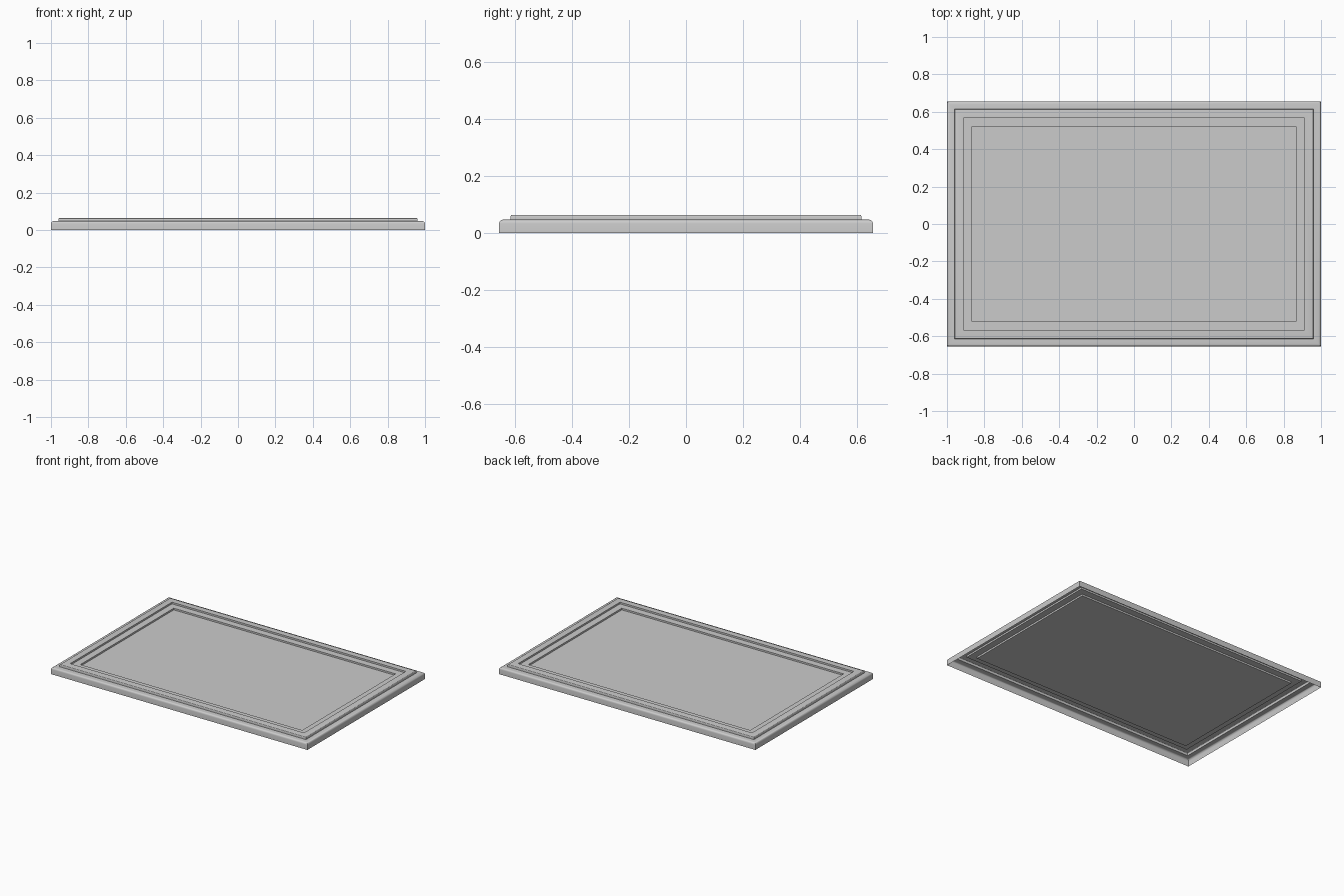
import bpy
import bmesh
import math

if "Cube" in bpy.data.objects:
    bpy.data.objects.remove(bpy.data.objects["Cube"])

HALF_X, HALF_Y = 1.0, 0.655


def arc(d, z, r, steps=4):
    """Rounded upper outer edge: d is inset of the wall, z the top height."""
    return [(d + r - r * math.cos(a), z - r + r * math.sin(a))
            for a in (i * math.pi / 2 / steps for i in range(steps + 1))]


def add_part(name, profile, fill=False):
    """Sweep an (inset, height) profile around the rectangle with mitred corners."""
    bm = bmesh.new()
    rings = []
    for d, z in profile:
        x, y = HALF_X - d, HALF_Y - d
        rings.append([bm.verts.new((sx * x, sy * y, z))
                      for sx, sy in ((-1, -1), (1, -1), (1, 1), (-1, 1))])
    for lo, hi in zip(rings, rings[1:]):
        for i in range(4):
            j = (i + 1) % 4
            bm.faces.new((lo[i], lo[j], hi[j], hi[i]))
    if fill:
        bm.faces.new(rings[-1])
    mesh = bpy.data.meshes.new(name)
    bm.to_mesh(mesh)
    bm.free()
    obj = bpy.data.objects.new(name, mesh)
    bpy.context.collection.objects.link(obj)
    bpy.ops.object.select_all(action='DESELECT')
    bpy.context.view_layer.objects.active = obj
    obj.select_set(True)
    bpy.ops.object.shade_smooth_by_angle(angle=math.radians(35))
    return obj


# Outer frame: open underneath, rounded top edge
add_part("outer_frame", [(0, 0)] + arc(0, 0.047, 0.013) + [(0.04, 0.047)])

# Raised moulding standing on the frame
add_part("raised_moulding",
         [(0.04, 0.047)] + arc(0.04, 0.064, 0.006) + [(0.088, 0.064), (0.088, 0.052)])

# Inner lip stepping down to the panel
add_part("inner_lip", [(0.088, 0.052), (0.135, 0.052), (0.135, 0.04)])

# Flat centre panel
add_part("centre_panel", [(0.135, 0.04)], fill=True)
